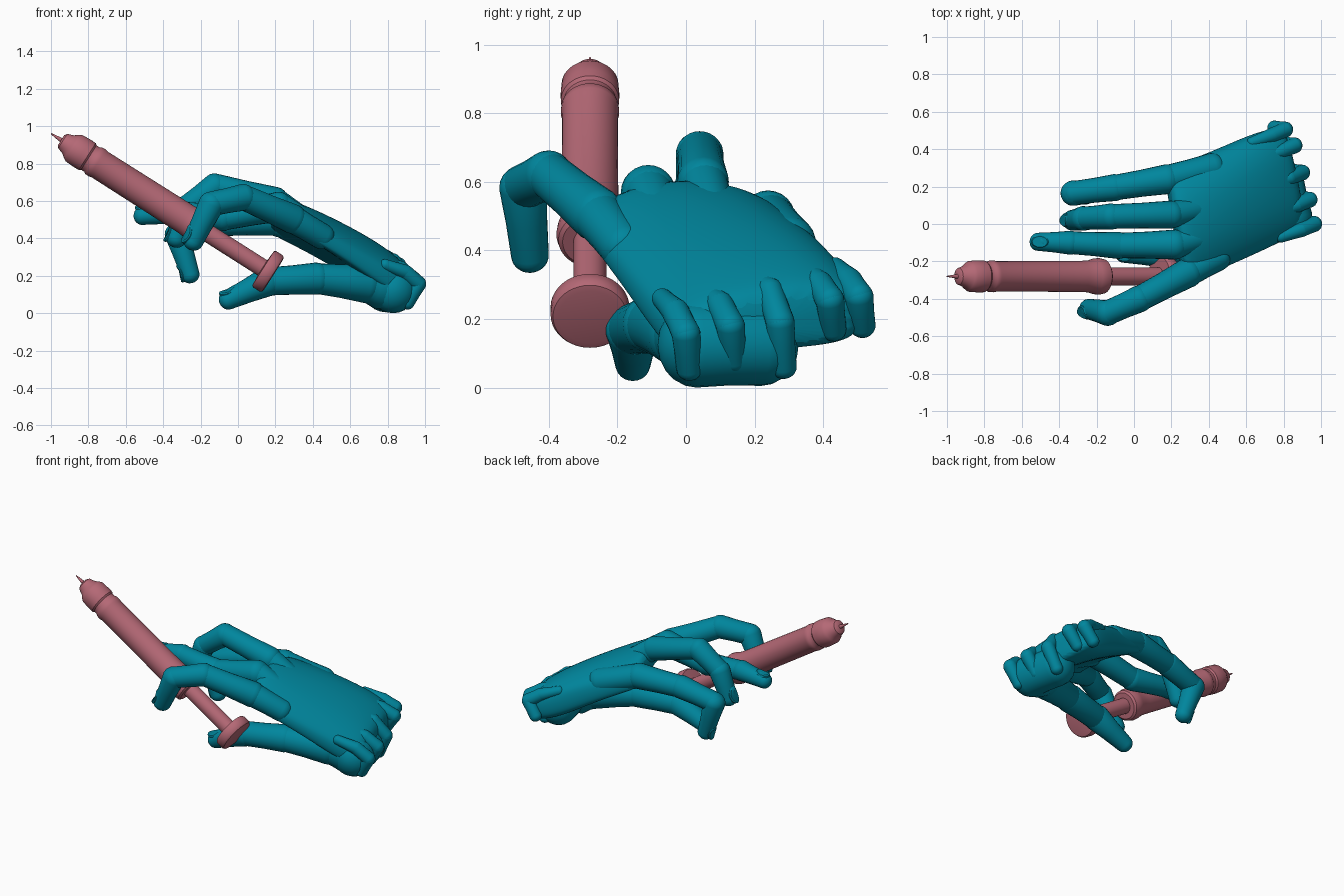
import bpy, bmesh, math
from mathutils import Vector as V

if "Cube" in bpy.data.objects:
    bpy.data.objects.remove(bpy.data.objects["Cube"])


def material(name, col):
    m = bpy.data.materials.new(name)
    m.diffuse_color = (*col, 1)
    m.use_nodes = True
    m.node_tree.nodes["Principled BSDF"].inputs["Base Color"].default_value = m.diffuse_color
    return m


TEAL = material("teal", (0.0, 0.24, 0.34))
PINK = material("pink", (0.46, 0.14, 0.18))


def loft(bm, rings):
    """Skin a list of equal-length rings and close both ends."""
    vs = [[bm.verts.new(p) for p in r] for r in rings]
    n = len(rings[0])
    for a, b in zip(vs, vs[1:]):
        for i in range(n):
            j = (i + 1) % n
            bm.faces.new((a[i], a[j], b[j], b[i]))
    bm.faces.new(vs[0][::-1])
    bm.faces.new(vs[-1])


def finish(name, bm, mat, angle=40):
    bmesh.ops.recalc_face_normals(bm, faces=bm.faces)
    me = bpy.data.meshes.new(name)
    bm.to_mesh(me)
    bm.free()
    ob = bpy.data.objects.new(name, me)
    bpy.context.collection.objects.link(ob)
    me.materials.append(mat)
    bpy.ops.object.select_all(action='DESELECT')
    ob.select_set(True)
    bpy.context.view_layer.objects.active = ob
    bpy.ops.object.shade_smooth_by_angle(angle=math.radians(angle))
    return ob


def revolve(bm, origin, axis, profile, n=32):
    """Rings of (distance, radius) around an axis."""
    axis = axis.normalized()
    side = axis.cross(V((0, 0, 1))).normalized()
    up = side.cross(axis)
    loft(bm, [[origin + axis * t + side * (r * math.cos(2 * math.pi * i / n))
               + up * (r * math.sin(2 * math.pi * i / n)) for i in range(n)]
              for t, r in profile])


def capsule(bm, p, q, r0, r1):
    """Tapered bone segment with domed ends and a slight waist."""
    p, q = V(p), V(q)
    L = (q - p).length
    prof = []
    for k in range(6):
        a = math.pi / 2 * (0.08 + 0.92 * k / 5)
        prof.append((-r0 * .9 * math.cos(a), r0 * math.sin(a)))
    prof.append((L / 2, (r0 + r1) / 2 * .97))
    for k in range(5, -1, -1):
        a = math.pi / 2 * (0.08 + 0.92 * k / 5)
        prof.append((L + r1 * .9 * math.cos(a), r1 * math.sin(a)))
    revolve(bm, p, q - p, prof, 24)


def nail(bm, p, q, r, out):
    """Thin oval plate on the outer side of a fingertip."""
    p, q = V(p), V(q)
    d = (q - p).normalized()
    out = V(out)
    out = (out - d * out.dot(d)).normalized()
    side = d.cross(out)
    c = p.lerp(q, .9) + out * r * .82
    rings = []
    for h, s in ((0, 1), (.012, 1), (.018, .85)):
        rings.append([c + d * (math.cos(a) * r * s) + side * (math.sin(a) * r * .7 * s)
                      + out * (h - .012 * math.sin(a) ** 2)
                      for a in [2 * math.pi * i / 20 for i in range(20)]])
    loft(bm, rings)


# digits: joint positions from the palm to the tip, joint radii, nail direction
digits = {
    "index_finger": ([(.45, -.18, .41), (.29, -.26, .505), (.03, -.4, .62), (-.14, -.475, .585), (-.24, -.455, .385)],
                     (.07, .08, .072, .07, .055), (-1, -.4, .3)),
    "middle_finger": ([(.42, -.06, .45), (.22, -.11, .57), (-.08, -.115, .51), (-.34, -.1, .54), (-.515, -.095, .52)],
                      (.07, .08, .072, .064, .048), (0, 0, 1)),
    "ring_finger": ([(.4, .09, .46), (.2, .05, .60), (-.12, .04, .68), (-.27, .03, .57), (-.33, .02, .40)],
                    (.07, .075, .070, .066, .055), (-1, 0, .3)),
    "little_finger": ([(.42, .3, .42), (.18, .24, .495), (-.1, .195, .48), (-.325, .165, .425), (-.255, .155, .205)],
                      (.08, .08, .072, .068, .05), (-1, 0, 0)),
    "thumb": ([(.76, .03, .14), (.68, -.01, .16), (.42, -.10, .185), (.16, -.155, .17), (-.055, -.155, .07)],
              (.12, .105, .086, .080, .052), (-.3, -.3, 1)),
}
for name, (pts, rad, out) in digits.items():
    bm = bmesh.new()
    for i in range(4):
        capsule(bm, pts[i], pts[i + 1], rad[i], rad[i + 1] * (1 if i == 3 else .94))
    nail(bm, pts[3], pts[4], rad[4], out)
    finish(name, bm, TEAL)

# palm: thumb-side end, little-finger-side end, arch, half thickness at each end
sections = [
    ((.25, -.28, .49), (.15, .28, .47), .075, .05, .065),
    ((.31, -.31, .47), (.21, .31, .445), .08, .065, .09),
    ((.54, -.21, .35), (.42, .39, .37), .06, .075, .12),
    ((.76, -.11, .21), (.62, .48, .27), .045, .095, .14),
    ((.87, -.05, .145), (.76, .52, .215), .03, .10, .115),
    ((.92, .0, .13), (.82, .49, .20), .02, .08, .08),
]
bm = bmesh.new()
rings = []
for l, r, arch, tl, tr in sections:
    l, r = V(l), V(r)
    ring = []
    for i in range(28):
        a = 2 * math.pi * i / 28
        s, t = math.cos(a), math.sin(a)
        s = math.copysign(abs(s) ** .75, s)
        t = math.copysign(abs(t) ** .6, t)
        th = tl + (tr - tl) * (s + 1) / 2
        ring.append(l.lerp(r, (s + 1) / 2) + V((.17, 0, .98)) * (arch * (1 - s * s) + t * th))
    rings.append(ring)
loft(bm, rings)
palm = finish("palm", bm, TEAL, 50)
sub = palm.modifiers.new("smooth", 'SUBSURF')
sub.levels = sub.render_levels = 2

# rounded folds hanging over the wrist end
bm = bmesh.new()
for x, y, top, low in ((.965, -.01, .22, .055), (.94, .12, .24, .08), (.90, .265, .28, .06),
                       (.86, .41, .30, .17), (.81, .495, .31, .18)):
    knee = (x, y + .01, (top + low) / 2 + .02)
    capsule(bm, (x - .18, y - .06, top + .04), (x - .07, y - .02, top), .03, .04)
    capsule(bm, (x - .07, y - .02, top), knee, .04, .042)
    capsule(bm, knee, (x - .06, y + .02, low), .042, .038)
finish("wrist_folds", bm, TEAL)

# heel of the hand at the wrist underside
bm = bmesh.new()
capsule(bm, (.83, .03, .125), (.79, .22, .125), .125, .12)
finish("palm_heel", bm, TEAL)

# syringe, turned profiles along one tilted axis
base = V((.19, -.28, .205))
axis = V((-.844, 0, .536))
parts = {
    "plunger": [(0, .09), (.004, .108), (.015, .115), (.055, .115), (.066, .108), (.07, .048),
                (.10, .048), (.42, .048)],
    "barrel": [(.41, .05), (.41, .08), (.42, .092), (.45, .098), (.48, .095), (.51, .086), (.56, .083),
               (1.10, .081), (1.115, .085), (1.14, .084), (1.15, .077), (1.17, .077),
               (1.18, .085), (1.21, .086), (1.265, .083), (1.28, .074), (1.30, .058), (1.335, .045), (1.345, .03)],
    "needle": [(1.33, .014), (1.36, .010), (1.41, .003)],
}
for name, prof in parts.items():
    bm = bmesh.new()
    revolve(bm, base, axis, prof, 40)
    finish(name, bm, PINK, 35)
